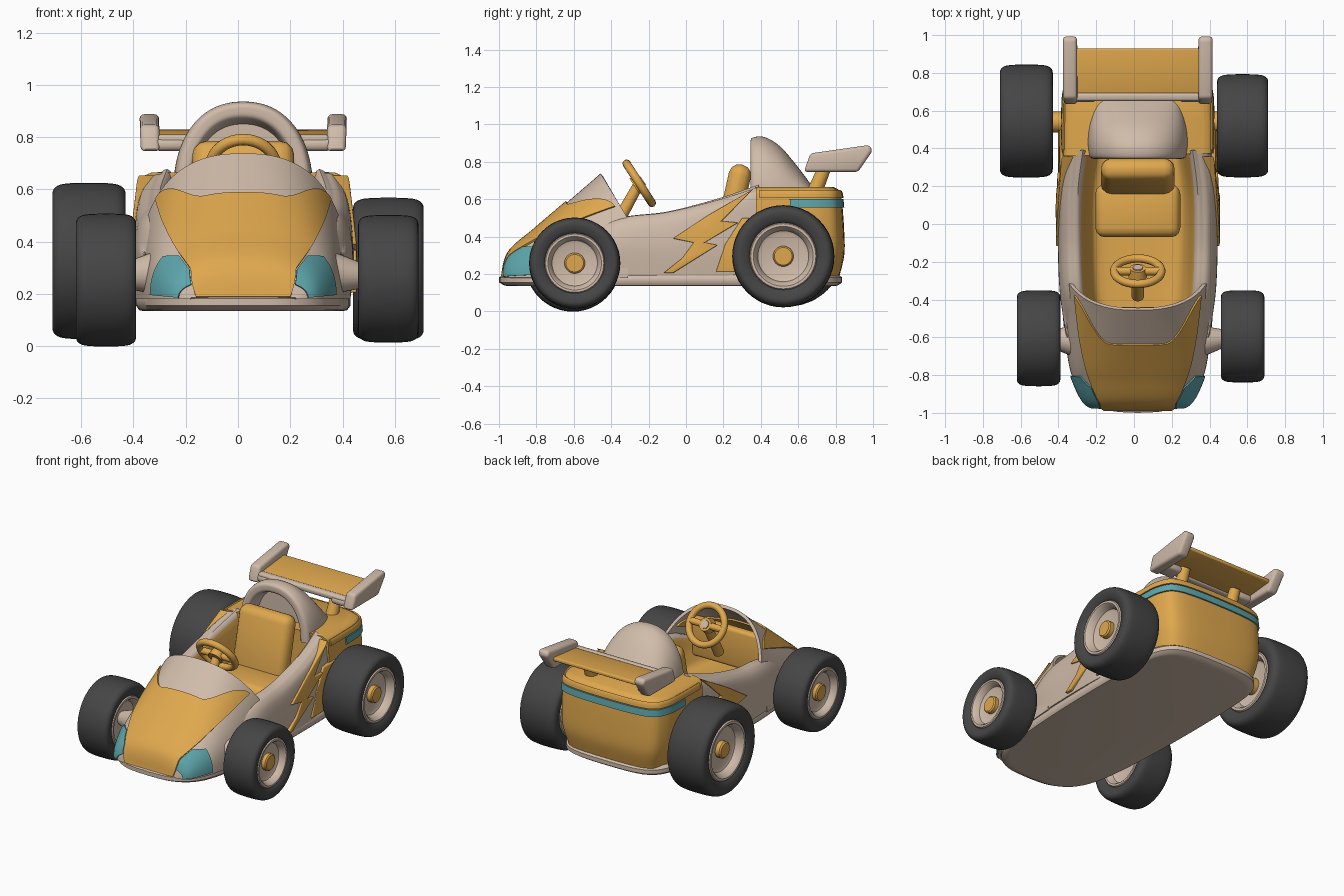
import bpy, bmesh
from math import sin, cos, acos, pi, radians
from mathutils import Vector

cube = bpy.data.objects.get("Cube")
if cube:
    bpy.data.objects.remove(cube, do_unlink=True)

CX = 0.02  # body centre line


def material(name, rgb):
    m = bpy.data.materials.new(name)
    m.use_nodes = True
    m.diffuse_color = (*rgb, 1)
    m.node_tree.nodes["Principled BSDF"].inputs["Base Color"].default_value = (*rgb, 1)
    return m


ORANGE = material("orange paint", (0.74, 0.39, 0.075))
BEIGE = material("beige paint", (0.63, 0.50, 0.40))
TEAL = material("teal paint", (0.11, 0.38, 0.41))
RUBBER = material("dark rubber", (0.06, 0.06, 0.06))


def at(pts, t):
    """Smooth interpolation through a list of tuples, t in 0..1."""
    n = len(pts) - 1
    f = min(max(t, 0), 1) * n
    i = min(int(f), n - 1)
    u = f - i
    a, b, c, d = (pts[min(max(k, 0), n)] for k in range(i - 1, i + 3))
    return [q + u * (r - p + u * (2 * p - 5 * q + 4 * r - s + u * (3 * q - p - 3 * r + s))) / 2
            for p, q, r, s in zip(a, b, c, d)]


def finish(bm, name, mats, loc=(CX, 0, 0), bevel=0, solid=0, angle=38):
    bmesh.ops.remove_doubles(bm, verts=bm.verts, dist=1e-5)
    bmesh.ops.recalc_face_normals(bm, faces=bm.faces)
    me = bpy.data.meshes.new(name)
    bm.to_mesh(me)
    bm.free()
    ob = bpy.data.objects.new(name, me)
    ob.location = loc
    bpy.context.collection.objects.link(ob)
    for m in mats:
        me.materials.append(m)
    if solid:
        mod = ob.modifiers.new("thickness", "SOLIDIFY")
        mod.thickness, mod.offset = solid, 0
    if bevel:
        mod = ob.modifiers.new("round edges", "BEVEL")
        mod.width, mod.segments = bevel, 3
    bpy.ops.object.select_all(action="DESELECT")
    ob.select_set(True)
    bpy.context.view_layer.objects.active = ob
    if ob.modifiers:
        bpy.ops.object.convert(target="MESH")
    bpy.ops.object.shade_smooth_by_angle(angle=radians(angle))
    return ob


def grid(name, fn, nu, nv, mats, close=False, caps=False, rule=None, **kw):
    """Surface from fn(u, v), optionally closed around u and capped along v."""
    bm = bmesh.new()
    cols = nu if close else nu + 1
    rows = [[bm.verts.new(fn(i / nu, j / nv)) for i in range(cols)] for j in range(nv + 1)]
    for j in range(nv):
        for i in range(nu):
            k = (i + 1) % cols
            f = bm.faces.new((rows[j][i], rows[j][k], rows[j + 1][k], rows[j + 1][i]))
            if rule:
                f.material_index = rule((i + 0.5) / nu)
    if caps:
        bm.faces.new(rows[0])
        bm.faces.new(rows[-1])
    return finish(bm, name, mats, **kw)


def lathe(name, prof, mat, loc, smooth=0):
    """Spin an (x, radius) profile about the x axis."""
    def fn(u, v):
        n = len(prof) - 1
        x, r = at(prof, v) if smooth else prof[round(v * n)]
        return (x, r * cos(2 * pi * u), r * sin(2 * pi * u))
    return grid(name, fn, 48, smooth or len(prof) - 1, [mat], close=True, loc=loc)


def box(name, loc, size, mat, bevel=0.02, tilt=0):
    bm = bmesh.new()
    bmesh.ops.create_cube(bm, size=1)
    bmesh.ops.scale(bm, vec=size, verts=bm.verts)
    ob = finish(bm, name, [mat], loc=(loc[0] + CX, loc[1], loc[2]), bevel=bevel)
    ob.rotation_euler.x = tilt
    return ob


def rod(name, p, q, r1, r2, mat):
    p, q = Vector(p), Vector(q)
    bm = bmesh.new()
    bmesh.ops.create_cone(bm, cap_ends=True, segments=24, radius1=r1, radius2=r2, depth=(q - p).length)
    ob = finish(bm, name, [mat], loc=(p + q) / 2 + Vector((CX, 0, 0)))
    ob.rotation_euler = (q - p).to_track_quat("Z", "Y").to_euler()
    return ob


def prism(name, pts, x0, x1, mat, bevel, lean=0):
    """Extrude a (y, z) outline from x0 to x1, leaning in x above z = 0.4."""
    bm = bmesh.new()
    face = bm.faces.new([bm.verts.new((x0 + lean * max(0, z - 0.4), y, z)) for y, z in pts])
    ext = bmesh.ops.extrude_face_region(bm, geom=[face])["geom"]
    bmesh.ops.translate(bm, vec=(x1 - x0, 0, 0), verts=[v for v in ext if isinstance(v, bmesh.types.BMVert)])
    return finish(bm, name, [mat], bevel=bevel)


def step(a, b, x):
    t = min(max((x - a) / (b - a), 0), 1)
    return t * t * (3 - 2 * t)


# Floor pan
HALF = [(0, -1), (0.16, -0.985), (0.28, -0.91), (0.35, -0.77), (0.385, -0.55), (0.405, -0.2), (0.41, 0.2),
        (0.4, 0.55), (0.37, 0.72), (0.26, 0.815), (0, 0.835)]
LOOP = HALF + [(-x, y) for x, y in HALF[-2::-1]]
PAN = [(0.135, 0.94), (0.138, 0.97), (0.155, 1), (0.182, 1), (0.2, 0.97)]
grid("floor_pan", lambda u, v: (*(c * PAN[round(v * 4)][1] for c in at(LOOP, u)), PAN[round(v * 4)][0]),
     80, 4, [BEIGE], close=True, caps=True)

# Nose shell with cowl: rows are (y, half width, crown height)
NOSE = [(-0.97, 0.2, 0.185), (-0.935, 0.275, 0.31), (-0.8, 0.34, 0.43), (-0.63, 0.38, 0.575), (-0.45, 0.4, 0.73)]


def nose(s, t):
    y, w, top = at(NOSE, t)
    a = s * pi / 2
    x = w * abs(sin(a)) ** 0.8 * (1 if s > 0 else -1)
    z = 0.18 + (top - 0.18) * max(cos(a), 0) ** 0.8
    return (x, y + 0.14 * min(1, (top - z) / 0.235) * step(0.5, 1, t), z)


def hood_edge(t):
    return 0.68 - 0.26 * min(1, 4 * t) + 0.14 * t


def hood(u, v):
    k = 2 * u - 1
    t = v * (0.75 + 0.21 * step(0.35, 1, abs(k)))
    return nose(k * hood_edge(t), t)


def lamp_edge(t):
    """Section angle where the surface reaches the lamp's top, z = 0.335."""
    c = min(1, 0.155 / (at(NOSE, t)[2] - 0.18)) ** 1.25
    return max(hood_edge(t) + 0.015, acos(c) * 2 / pi)


grid("nose_shell", lambda u, v: nose(2 * u - 1, v), 64, 40, [BEIGE], solid=0.02)
grid("hood", hood, 40, 40, [ORANGE], solid=0.04)
for side, sg in (("left", 1), ("right", -1)):
    def lamp(u, v):
        t = 0.15 + 0.35 * v
        s0 = lamp_edge(t)
        return nose(sg * (s0 + (0.98 - s0) * u), t)
    grid(side + "_headlight", lamp, 14, 24, [TEAL], solid=0.038)

# Cockpit tub: rows are (y, half width, rim height)
TUB = [(-0.6, 0.36, 0.38), (-0.36, 0.395, 0.49), (-0.1, 0.405, 0.525), (0.17, 0.402, 0.59), (0.39, 0.375, 0.66)]


def tub(u, v):
    y, w, zt = at(TUB, v)
    half = [(w, 0.19), (w + 0.012, 0.34), (w - 0.002, zt - 0.06), (w - 0.03, zt - 0.01), (w - 0.06, zt),
            (w - 0.1, zt - 0.015), (w - 0.14, 0.35), (w - 0.2, 0.27), (0, 0.26)]
    x, z = at(half + [(-a, b) for a, b in half[-2::-1]], u)
    return (x, y, z)


grid("cockpit_tub", tub, 80, 50, [BEIGE, ORANGE], rule=lambda u: int(5 / 16 < u < 11 / 16), solid=0.012)
box("dashboard", (0, -0.47, 0.47), (0.5, 0.06, 0.26), ORANGE)

# Rear body: plan outline and rows of (z, half width, length factor)
PLAN = [(-1, 0.36), (-1, 0.55), (-0.96, 0.73), (-0.74, 0.82), (0, 0.84)]
PLAN += [(-x, y) for x, y in PLAN[-2::-1]]
REAR = [(0.19, 0.36, 0.96), (0.31, 0.39, 1.015), (0.45, 0.4, 1.01), (0.6, 0.395, 0.985),
        (0.645, 0.385, 0.96), (0.664, 0.35, 0.9)]


def rear(u, v, grow=0.0):
    x, y = at(PLAN, u)
    z, w, k = at(REAR, v)
    return (x * (w + grow), 0.36 + (y - 0.36) * k + grow * step(0.5, 0.84, y), z)


grid("rear_body", rear, 64, 30, [ORANGE], close=True, caps=True)
grid("rear_stripe", lambda u, v: rear(0.13 + 0.74 * u, 0.53 + 0.07 * v, 0.002), 60, 3, [TEAL], solid=0.014)
grid("deck_lip", lambda u, v: rear(0.03 + 0.94 * u, 0.615 + 0.18 * v, 0.003), 60, 6, [ORANGE], solid=0.014)

# Head fairing with recessed front: rows are (y, half width, top)
FAIR = [(0.45, 0.19, 0.85), (0.36, 0.2, 0.87), (0.345, 0.225, 0.905), (0.358, 0.255, 0.93), (0.42, 0.266, 0.932),
        (0.5, 0.262, 0.885), (0.58, 0.245, 0.795), (0.66, 0.22, 0.69), (0.7, 0.19, 0.63)]


def fairing(u, v):
    y, w, top = at(FAIR, v)
    a = pi * (u - 0.5)
    x = w * abs(sin(a)) ** 0.9 * (1 if a > 0 else -1)
    return (x, y, 0.6 + (top - 0.6) * max(cos(a), 0) ** 0.9)


grid("head_fairing", fairing, 48, 48, [BEIGE], caps=True)

# Seat
box("seat_cushion", (0, 0.07, 0.36), (0.45, 0.28, 0.14), ORANGE, 0.05)
box("seat_back", (0, 0.25, 0.56), (0.39, 0.12, 0.46), ORANGE, 0.055, -0.22)

# Steering wheel and column
hub = Vector((0, -0.25, 0.685))
axis = Vector((0, 0.84, 0.54))
bpy.ops.mesh.primitive_torus_add(location=hub + Vector((CX, 0, 0)), rotation=(-1.0, 0, 0), major_radius=0.125,
                                 minor_radius=0.022, major_segments=40, minor_segments=12)
ring = bpy.context.object
ring.name = "steering_wheel"
ring.data.materials.append(ORANGE)
bpy.ops.object.shade_smooth_by_angle(angle=radians(40))
rod("steering_spokes", hub - Vector((0.12, 0, 0)), hub + Vector((0.12, 0, 0)), 0.022, 0.022, ORANGE)
rod("steering_hub", hub - axis * 0.03, hub + axis * 0.02, 0.05, 0.042, ORANGE)
rod("steering_cap", hub, hub + axis * 0.026, 0.03, 0.026, BEIGE)
rod("steering_column", (0, -0.38, 0.45), hub, 0.034, 0.028, ORANGE)

# Rear wing
box("wing_blade", (0, 0.81, 0.805), (0.66, 0.24, 0.025), ORANGE, 0.008, 0.1)
box("wing_lip", (0, 0.673, 0.79), (0.66, 0.045, 0.04), BEIGE, 0.015, 0.1)

BOLT = [(0.36, 0.655), (0.12, 0.515), (-0.07, 0.39), (0.04, 0.368), (-0.02, 0.285), (-0.12, 0.205), (-0.07, 0.205),
        (0.17, 0.355), (0.1, 0.368), (0.28, 0.475), (0.19, 0.483)]
PANEL = [(0.3, 0.5), (0.21, 0.36), (0.16, 0.21), (0.5, 0.21), (0.5, 0.5)]
PLATE = [(0.63, 0.746), (0.665, 0.845), (0.98, 0.89), (0.998, 0.86), (0.92, 0.746)]
for side, sg in (("left", 1), ("right", -1)):
    prism(side + "_wing_end", PLATE, sg * 0.308, sg * 0.382, BEIGE, 0.022, sg * 0.03)
    box(side + "_wing_foot", (sg * 0.28, 0.7, 0.772), (0.12, 0.11, 0.05), BEIGE, 0.02)
    rod(side + "_wing_strut", (sg * 0.2, 0.68, 0.62), (sg * 0.2, 0.75, 0.79), 0.042, 0.034, ORANGE)
    prism(side + "_bolt", BOLT, sg * 0.36, sg * 0.434, ORANGE, 0.006, -sg * 0.12)
    prism(side + "_side_panel", PANEL, sg * 0.36, sg * 0.423, ORANGE, 0.006, -sg * 0.1)
    rod(side + "_front_arm", (sg * 0.33, -0.62, 0.28), (sg * 0.5, -0.6, 0.265), 0.085, 0.035, BEIGE)
    rod(side + "_rear_axle", (sg * 0.34, 0.54, 0.31), (sg * 0.55, 0.54, 0.31), 0.055, 0.055, ORANGE)

# Wheels: name, centre, half width, tyre radius
for name, loc, h, R in (("left_front", (0.575, -0.595, 0.258), 0.115, 0.243),
                        ("right_front", (-0.505, -0.605, 0.253), 0.115, 0.253),
                        ("left_rear", (0.575, 0.52, 0.295), 0.135, 0.272),
                        ("right_rear", (-0.57, 0.545, 0.326), 0.14, 0.298)):
    r = R * 0.64
    out = 1 if loc[0] > 0 else -1
    tyre = [(0.6 * h, r * 0.95), (0.88 * h, r * 1.06), (h, R * 0.86), (0.86 * h, R * 0.965), (0.45 * h, R)]
    tyre += [(-x, q) for x, q in tyre[::-1]]
    lathe(name + "_tyre", tyre, RUBBER, loc, smooth=36)
    rim = [(0.5 * h, 0), (0.48 * h, 0.68 * r), (0.54 * h, 0.78 * r), (0.82 * h, 0.86 * r), (0.9 * h, 0.92 * r),
           (0.9 * h, r), (0.8 * h, 1.05 * r)]
    rim += [(-x, q) for x, q in rim[::-1]]
    lathe(name + "_rim", rim, BEIGE, loc)
    cap = [(0, 0), (0, 0.055), (out * 0.7 * h, 0.055), (out * 0.76 * h, 0.047), (out * 0.76 * h, 0)]
    lathe(name + "_hub", cap, ORANGE, loc)
